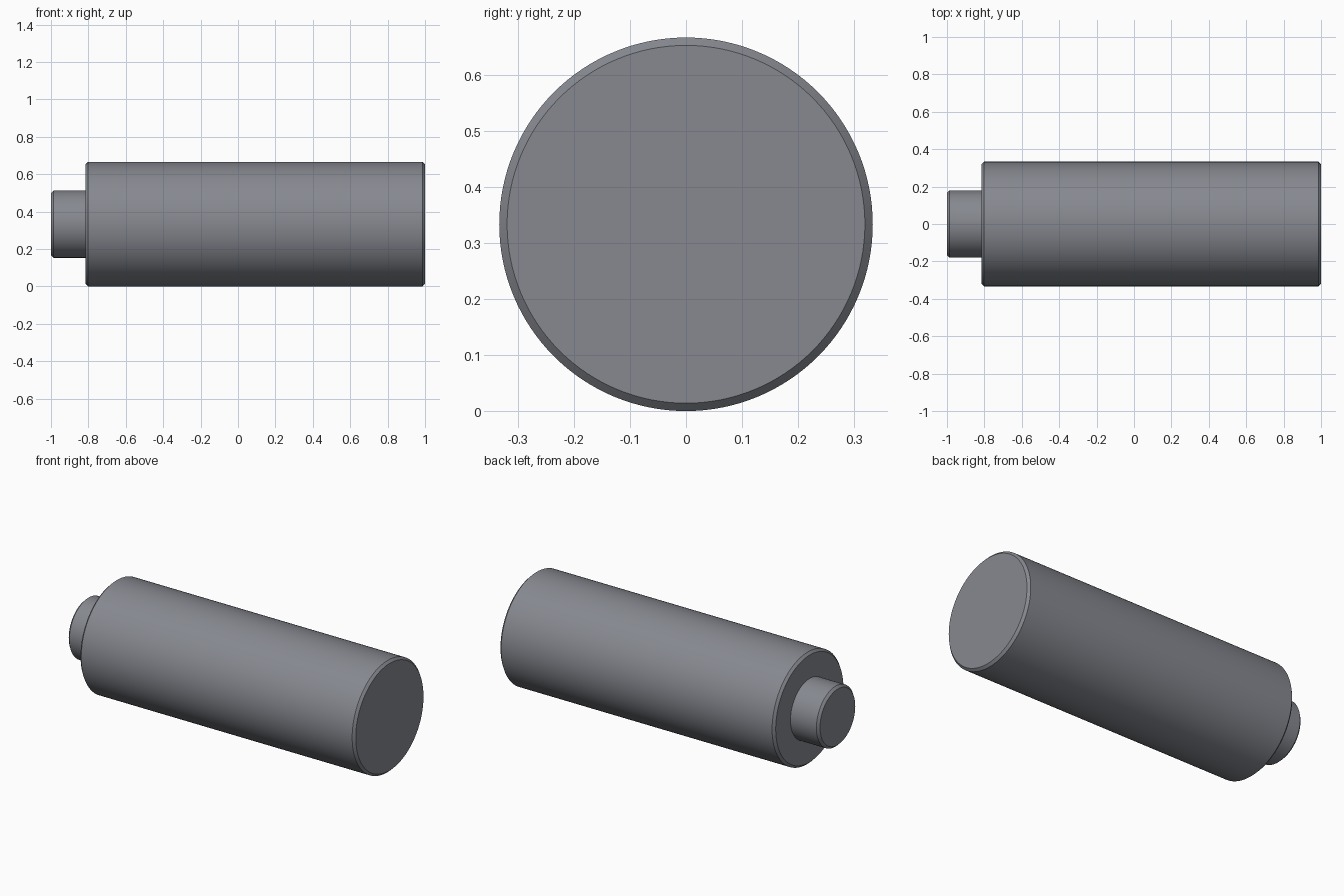
import bpy, bmesh, math

if "Cube" in bpy.data.objects:
    bpy.data.objects.remove(bpy.data.objects["Cube"])

R = 0.333          # body radius, also the axis height
C = 0.014          # edge chamfer
SHOULDER = -0.815  # where the body meets the spigot


def lathe_x(name, profile, segments=128):
    """Revolve (x, radius) points around the horizontal axis at z = R."""
    bm = bmesh.new()
    rings = []
    for x, r in profile:
        rings.append([bm.verts.new((x,
                                    r * math.cos(2 * math.pi * i / segments),
                                    R + r * math.sin(2 * math.pi * i / segments)))
                      for i in range(segments)])
    for a, b in zip(rings, rings[1:]):
        for i in range(segments):
            j = (i + 1) % segments
            bm.faces.new((a[i], a[j], b[j], b[i]))
    bm.faces.new(rings[0])
    bm.faces.new(rings[-1])
    bmesh.ops.recalc_face_normals(bm, faces=bm.faces)
    mesh = bpy.data.meshes.new(name)
    bm.to_mesh(mesh)
    bm.free()
    obj = bpy.data.objects.new(name, mesh)
    bpy.context.collection.objects.link(obj)
    bpy.ops.object.select_all(action='DESELECT')
    obj.select_set(True)
    bpy.context.view_layer.objects.active = obj
    bpy.ops.object.shade_smooth_by_angle(angle=math.radians(30))
    return obj


# Stepped pin: chamfered spigot, shoulder, then the chamfered main cylinder
spigot = 0.18
pin = lathe_x("stepped_pin", [
    (-1, spigot - C), (-1 + C, spigot), (SHOULDER, spigot),
    (SHOULDER, R - C), (SHOULDER + C, R),
    (1 - C, R), (1, R - C),
])

# Dark bluish steel
steel = bpy.data.materials.new("dark_steel")
steel.diffuse_color = (0.24, 0.25, 0.28, 1)
steel.use_nodes = True
steel.node_tree.nodes["Principled BSDF"].inputs["Base Color"].default_value = steel.diffuse_color
pin.data.materials.append(steel)
